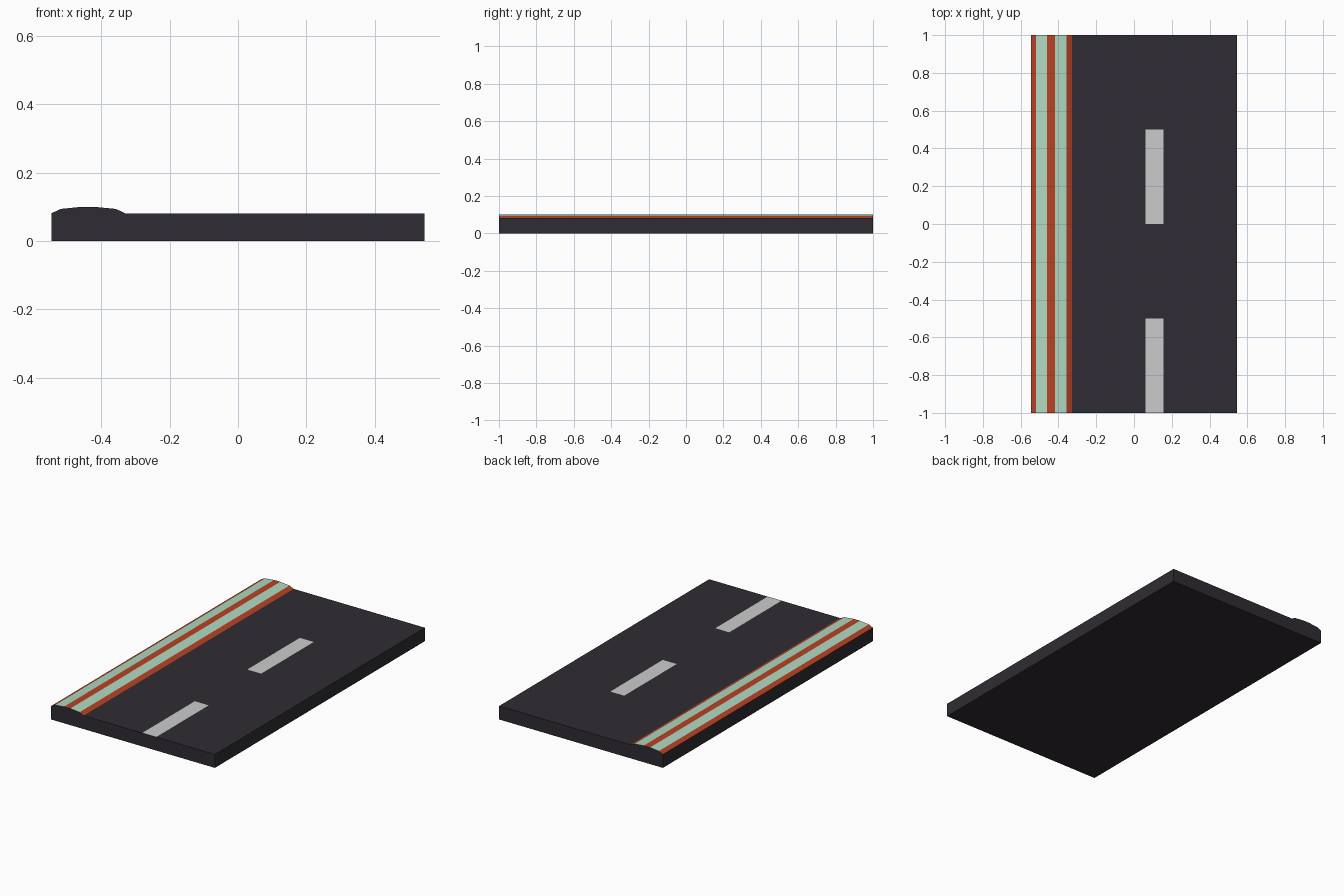
import bpy

if "Cube" in bpy.data.objects:
    bpy.data.objects.remove(bpy.data.objects["Cube"])


def material(name, rgb):
    m = bpy.data.materials.new(name)
    m.diffuse_color = (*rgb, 1)
    m.use_nodes = True
    m.node_tree.nodes["Principled BSDF"].inputs["Base Color"].default_value = m.diffuse_color
    return m


asphalt = material("asphalt", (0.028, 0.025, 0.033))
red = material("kerb_red", (0.48, 0.054, 0.018))
mint = material("kerb_mint", (0.434, 0.701, 0.539))


def add_object(name, verts, faces, mats=(), indices=()):
    mesh = bpy.data.meshes.new(name)
    mesh.from_pydata(verts, [], faces)
    for m in mats:
        mesh.materials.append(m)
    for poly, i in zip(mesh.polygons, indices):
        poly.material_index = i
    obj = bpy.data.objects.new(name, mesh)
    bpy.context.collection.objects.link(obj)
    return obj


# Road slab with the raised kerb along its left edge, as one extruded section
section = [(0.546, 0), (0.546, 0.081), (-0.329, 0.081), (-0.357, 0.094),
           (-0.418, 0.1), (-0.46, 0.1), (-0.519, 0.094), (-0.546, 0.081),
           (-0.546, 0)]
n = len(section)
verts = [(x, y, z) for y in (-1, 1) for x, z in section]
faces = [(i, n + i, n + (i + 1) % n, (i + 1) % n) for i in range(n)]
faces += [tuple(reversed(range(n))), tuple(range(n, 2 * n))]
# The section runs counter-clockwise, so make both end caps face outward
faces[-2:] = [tuple(reversed(faces[-2])), tuple(reversed(faces[-1]))]
stripes = [0, 0, 1, 2, 1, 2, 1, 0, 0, 0, 0]
add_object("road_with_kerb", verts, faces, (asphalt, red, mint), stripes)

# Dashed lane marking painted on the asphalt
for k, y0 in enumerate((-1, 0)):
    z = 0.0815
    quad = [(0.062, y0, z), (0.155, y0, z), (0.155, y0 + 0.5, z), (0.062, y0 + 0.5, z)]
    add_object(f"lane_dash_{k + 1}", quad, [(0, 1, 2, 3)])
